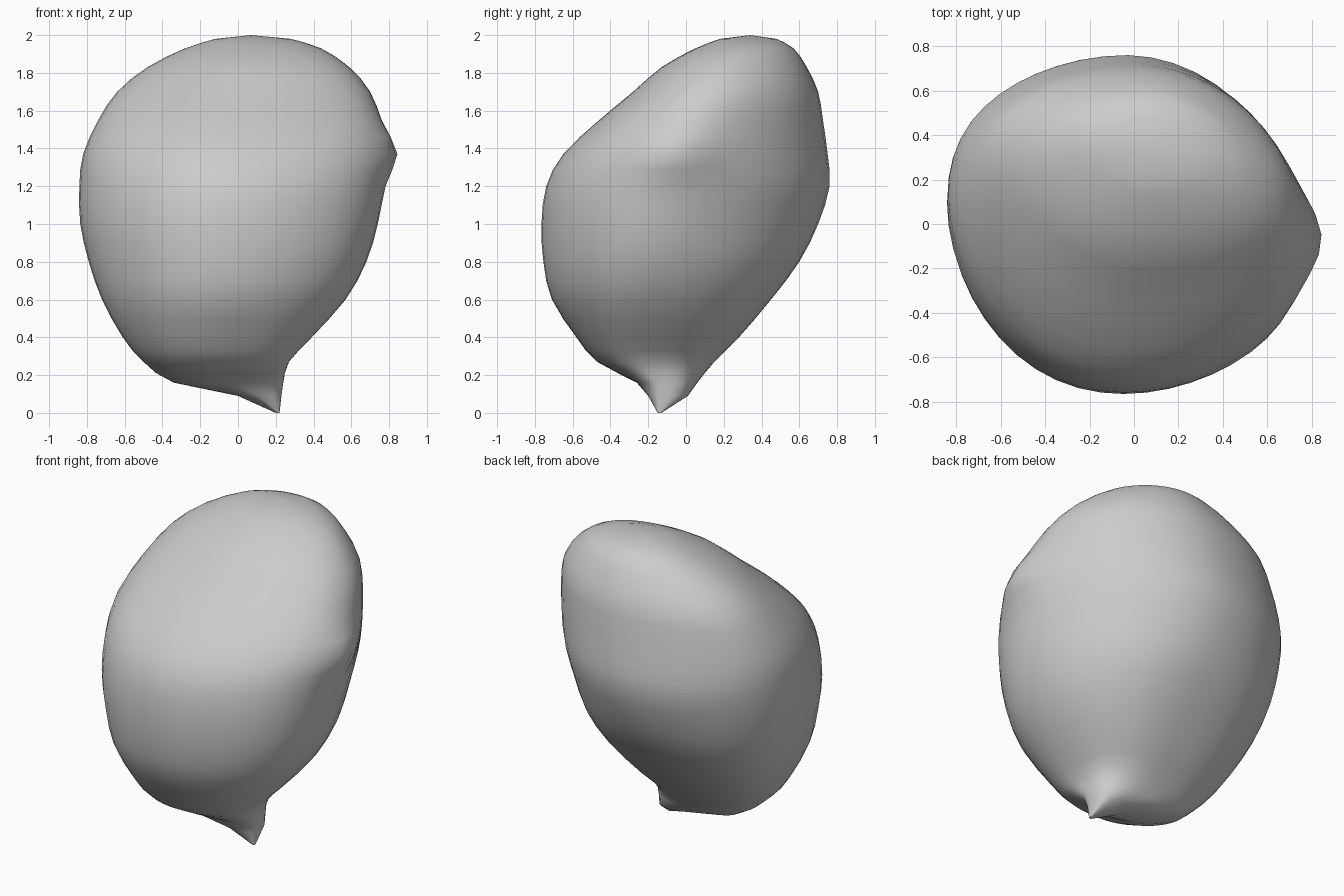
import bpy, bmesh, math

if "Cube" in bpy.data.objects:
    bpy.data.objects.remove(bpy.data.objects["Cube"], do_unlink=True)

# Section profile: height, right edge, left edge, front edge, back edge
SECTIONS = [
    (0.0, 0.2, 0.22, -0.15, -0.13),
    (0.09, 0.0, 0.23, -0.2, 0.01),
    (0.16, -0.34, 0.24, -0.26, 0.06),
    (0.27, -0.5, 0.27, -0.47, 0.15),
    (0.4, -0.61, 0.39, -0.58, 0.28),
    (0.6, -0.72, 0.57, -0.71, 0.45),
    (0.8, -0.79, 0.68, -0.755, 0.6),
    (1.0, -0.835, 0.74, -0.765, 0.7),
    (1.2, -0.84, 0.775, -0.74, 0.76),
    (1.37, -0.82, 0.785, -0.65, 0.75),
    (1.55, -0.74, 0.755, -0.46, 0.725),
    (1.7, -0.64, 0.7, -0.28, 0.7),
    (1.83, -0.48, 0.59, -0.13, 0.64),
    (1.93, -0.28, 0.44, 0.05, 0.57),
    (1.98, -0.12, 0.28, 0.18, 0.48),
]
CROWN = (0.07, 0.34, 2.0)
SEGMENTS = 48
SKEW = 0.14


def between(index, t):
    """Smooth Catmull-Rom blend from one section to the next."""
    last = len(SECTIONS) - 1
    picks = [SECTIONS[min(max(index + k, 0), last)] for k in (-1, 0, 1, 2)]
    return [b + 0.5 * t * (c - a + t * (2 * a - 5 * b + 4 * c - d + t * (3 * (b - c) + d - a)))
            for a, b, c, d in zip(*picks)]


def ramp(z, low, high, start, end):
    """Value moving from start to end as z climbs from low to high."""
    t = min(max((z - low) / (high - low), 0), 1)
    return start + (end - start) * t * t * (3 - 2 * t)


def fullness(z, left_side, back_side):
    """Roundness of each quarter: two is an oval, more is boxier, less is leaner."""
    if left_side and back_side:
        return ramp(z, 0.2, 1.1, 2.6, 1.8)
    if left_side:
        return ramp(z, 0.2, 0.6, 2.5, 2) + ramp(z, 1.2, 1.6, 0, 0.15)
    if back_side:
        return ramp(z, 0.6, 1.1, 2.4, 2.05)
    return ramp(z, 1.5, 1.8, 2, 1.8)


def side_bump(y, z):
    """Small knob standing out on the left side."""
    return 0.06 * math.exp(-((y + 0.07) / 0.2) ** 2 - ((z - 1.38) / 0.12) ** 2)


def section_ring(bm, section):
    """One skewed, uneven cross-section, reaching the given edges."""
    z, right, left, front, back = section
    center_x, center_y = (right + left) / 2, (front + back) / 2
    radius_x, radius_y = (left - right) / 2, (back - front) / 2
    ring = []
    for i in range(SEGMENTS):
        angle = math.tau * i / SEGMENTS
        c, s = math.cos(angle), math.sin(angle)
        power = fullness(z, c > 0, s > 0)
        reach = (abs(c) ** power + abs(s) ** power) ** (-1 / power)
        x = center_x + radius_x * reach * c
        y = center_y + radius_y * (reach * s - SKEW * c ** 3)
        if c > 0:
            x += side_bump(y, z)
        ring.append(bm.verts.new((x, y, z)))
    return ring


# Lopsided body with a pointed tip below
bm = bmesh.new()
levels = []
for index in range(len(SECTIONS) - 1):
    steps = 1 if index < 2 else 2
    levels += [between(index, s / steps) for s in range(steps)]
levels.append(SECTIONS[-1])
rings = [section_ring(bm, level) for level in levels]
for lower, upper in zip(rings, rings[1:]):
    for i in range(SEGMENTS):
        j = (i + 1) % SEGMENTS
        bm.faces.new((lower[i], lower[j], upper[j], upper[i]))

# Close the tip and round off the crown
bm.faces.new(list(reversed(rings[0])))
crown = bm.verts.new(CROWN)
for i in range(SEGMENTS):
    bm.faces.new((rings[-1][i], rings[-1][(i + 1) % SEGMENTS], crown))
bmesh.ops.recalc_face_normals(bm, faces=bm.faces)

mesh = bpy.data.meshes.new("body")
bm.to_mesh(mesh)
bm.free()
body = bpy.data.objects.new("body", mesh)
bpy.context.collection.objects.link(body)

# Plain grey surface
grey = bpy.data.materials.new("plain_grey")
grey.use_nodes = True
color = (0.6, 0.6, 0.6, 1)
grey.diffuse_color = color
grey.node_tree.nodes["Principled BSDF"].inputs["Base Color"].default_value = color
mesh.materials.append(grey)

bpy.context.view_layer.objects.active = body
body.select_set(True)
bpy.ops.object.shade_smooth_by_angle(angle=math.radians(50))
